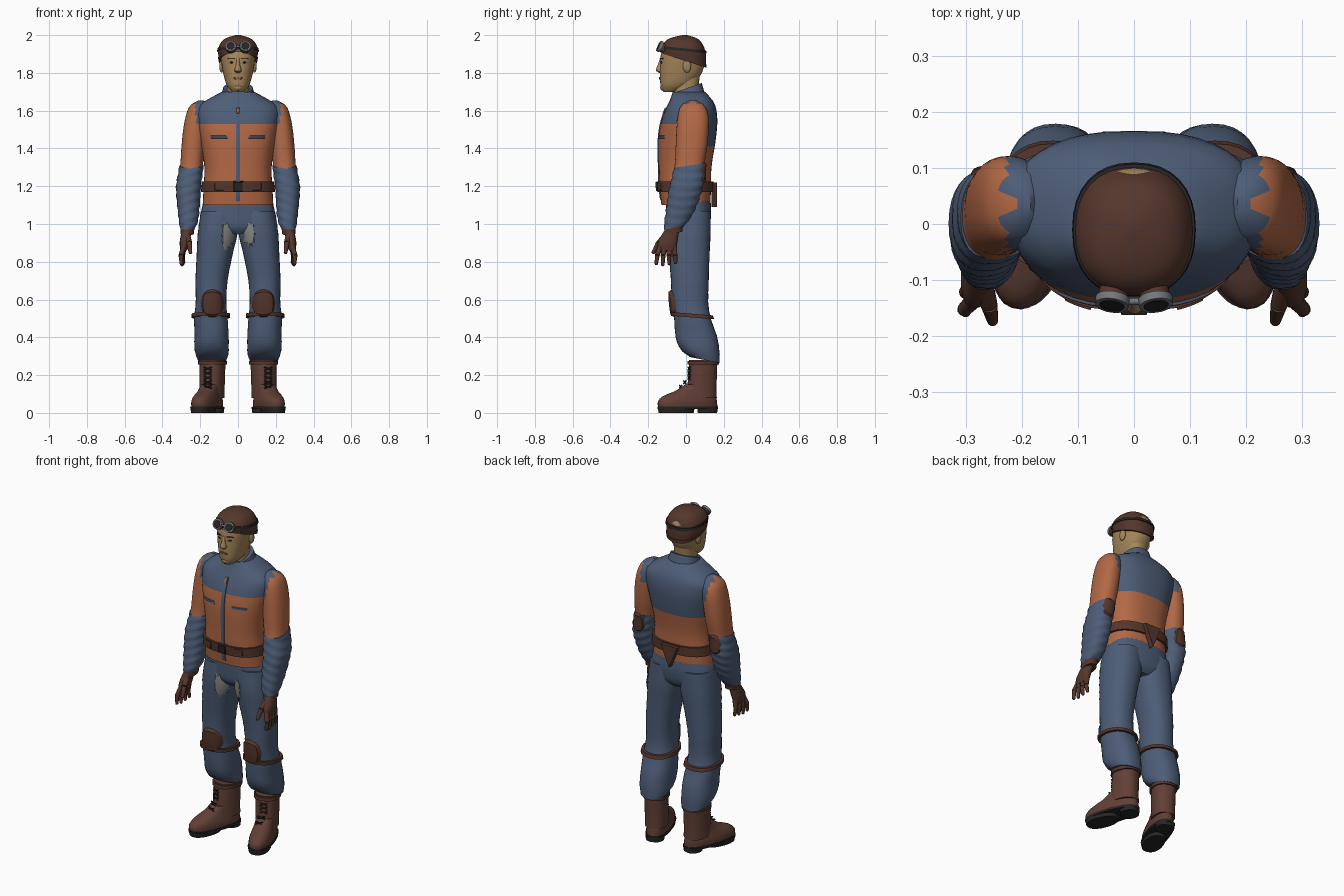
import bpy, bmesh, random
from math import sin, cos, pi, radians
from mathutils import Vector, Matrix

random.seed(4)
if "Cube" in bpy.data.objects:
    bpy.data.objects.remove(bpy.data.objects["Cube"])


def material(name, *rgb):
    m = bpy.data.materials.new(name)
    m.use_nodes = True
    m.diffuse_color = (*rgb, 1)
    m.node_tree.nodes["Principled BSDF"].inputs["Base Color"].default_value = (*rgb, 1)
    return m


ORANGE = material("orange cloth", .45, .14, .06)
BLUE = material("blue cloth", .075, .11, .185)
BROWN = material("brown leather", .09, .037, .025)
BOOT = material("boot leather", .12, .05, .037)
DARK = material("dark rubber", .02, .018, .018)
SKIN = material("skin", .38, .24, .105)
LIP = material("lip", .24, .12, .06)
GREY = material("worn grey", .24, .24, .23)
METAL = material("goggle metal", .17, .19, .21)


def finish(name, bm, mats, mirror=False, rule=None, closed=True):
    """Turn a bmesh into one object, or into a left and right pair."""
    if closed:
        bmesh.ops.recalc_face_normals(bm, faces=bm.faces)
    for f in bm.faces:
        f.smooth = True
        if rule:
            f.material_index = rule(f.calc_center_median())
    for side in (("left_", "right_") if mirror else ("",)):
        if side == "right_":
            bmesh.ops.scale(bm, vec=(-1, 1, 1), verts=bm.verts)
            bmesh.ops.reverse_faces(bm, faces=bm.faces)
        me = bpy.data.meshes.new(side + name)
        bm.to_mesh(me)
        for m in mats:
            me.materials.append(m)
        bpy.context.collection.objects.link(bpy.data.objects.new(side + name, me))
    bm.free()


def ring_at(rings, z):
    """Smoothly interpolate (z, cx, cy, rx, ry) sections."""
    z = min(max(z, rings[0][0]), rings[-1][0])
    i = 0
    while i < len(rings) - 2 and z > rings[i + 1][0]:
        i += 1
    a, b = rings[i], rings[i + 1]
    p, q = rings[max(i - 1, 0)], rings[min(i + 2, len(rings) - 1)]
    h = b[0] - a[0]
    t = (z - a[0]) / h
    out = []
    for k in range(1, 5):
        m0 = (b[k] - p[k]) / (b[0] - p[0]) * h
        m1 = (q[k] - a[k]) / (q[0] - a[0]) * h
        out.append((2*t**3 - 3*t*t + 1) * a[k] + (t**3 - 2*t*t + t) * m0
                   + (3*t*t - 2*t**3) * b[k] + (t**3 - t*t) * m1)
    return out


def loft(name, rings, mats, z0=None, z1=None, steps=14, cuts=(), power=2.3, grow=0,
         slope=(0, 0), ripple=0, mirror=False, rule=None, turn=None, sides=32):
    z0 = rings[0][0] if z0 is None else z0
    z1 = rings[-1][0] if z1 is None else z1
    zs = sorted({round(z0 + (z1 - z0) * i / steps, 4) for i in range(steps + 1)} | set(cuts))
    bm = bmesh.new()
    loops = []
    for z in zs:
        cx, cy, rx, ry = ring_at(rings, z)
        t = (z - z0) / (z1 - z0)
        tilt = slope[0] * (1 - t) + slope[1] * t
        loop = []
        for j in range(sides):
            a = 2 * pi * j / sides
            c, s = cos(a), sin(a)
            g = 1 + ripple * sin(z * 130 + 2 * sin(a + 1) * 2)
            x = (rx + grow) * g * abs(c) ** (2 / power) * (1 if c > 0 else -1)
            y = (ry + grow) * g * abs(s) ** (2 / power) * (1 if s > 0 else -1)
            loop.append(bm.verts.new((cx + x, cy + y, z + tilt * y)))
        loops.append(loop)
    for lo, hi in zip(loops, loops[1:]):
        for j in range(sides):
            k = (j + 1) % sides
            bm.faces.new((lo[j], lo[k], hi[k], hi[j]))
    bm.faces.new(loops[0][::-1])
    bm.faces.new(loops[-1])
    if turn:
        bmesh.ops.rotate(bm, verts=bm.verts, cent=turn[0], matrix=Matrix.Rotation(turn[1], 3, "Z"))
    finish(name, bm, mats, mirror, rule)


def patch(name, rings, mat, x, z, a, b, thick=.004, power=2.3, side=-1, n=8,
          round_=True, jag=0, mirror=False):
    """A thin plate that follows the front (side -1) or back (side 1) of a loft."""
    bm = bmesh.new()
    grid = []
    for i in range(n + 1):
        row = []
        for j in range(n + 1):
            u, v = 2 * j / n - 1, 2 * i / n - 1
            edge = max(abs(u), abs(v)) > .999
            if round_:
                u, v = u * (1 - v * v / 2) ** .5, v * (1 - u * u / 2) ** .5
            k = 1 + (random.uniform(-jag, jag) if edge else 0)
            px, pz = x + a * u * k, z + b * v * k
            cx, cy, rx, ry = ring_at(rings, pz)
            d = min(abs((px - cx) / rx), .99)
            depth = ry * (1 - d ** power) ** (1 / power) + (-.003 if edge else thick)
            row.append(bm.verts.new((px, cy + side * depth, pz)))
        grid.append(row)
    for r, s in zip(grid, grid[1:]):
        for j in range(n):
            f = (r[j], r[j + 1], s[j + 1], s[j])
            bm.faces.new(f if side < 0 else f[::-1])
    finish(name, bm, [mat], mirror, closed=False)


def ball(name, loc, size, mat, mirror=False):
    bm = bmesh.new()
    bmesh.ops.create_uvsphere(bm, u_segments=16, v_segments=10, radius=1,
                              matrix=Matrix.Translation(loc) @ Matrix.Diagonal((*size, 1)))
    finish(name, bm, [mat], mirror)


def rod(name, a, b, r0, r1, mat, mirror=False, sides=12):
    a, b = Vector(a), Vector(b)
    rot = (b - a).to_track_quat("Z", "Y").to_matrix().to_4x4()
    bm = bmesh.new()
    bmesh.ops.create_cone(bm, cap_ends=True, segments=sides, radius1=r0, radius2=r1,
                          depth=(b - a).length, matrix=Matrix.Translation((a + b) / 2) @ rot)
    finish(name, bm, [mat], mirror)


# Jacket body, with a yoke that hangs lower at the back
TORSO = [(1.1, 0, 0, .187, .13), (1.2, 0, -.005, .182, .137), (1.3, 0, -.005, .178, .14),
         (1.45, 0, .006, .2, .152), (1.55, 0, .018, .218, .148), (1.62, 0, .027, .215, .13),
         (1.66, 0, .027, .16, .11), (1.7, 0, .015, .085, .085)]
loft("jacket", TORSO, [ORANGE, BLUE], steps=24, cuts=(1.53, 1.41), power=2.5, sides=40,
     rule=lambda c: int(c.z > (1.53 if c.y < .03 else 1.41)))
COLLAR = [(1.65, 0, .012, .105, .095), (1.69, 0, .01, .088, .083), (1.72, 0, .008, .078, .076)]
loft("collar", COLLAR, [BLUE], steps=6, slope=(.2, .35))
patch("zip_placket", TORSO, BLUE, 0, 1.37, .012, .26, power=2.5, n=20, round_=False)
patch("zip_tag", TORSO, ORANGE, 0, 1.6, .008, .018, .007, 2.5, round_=False)
patch("pocket_flap", TORSO, BLUE, .1, 1.46, .048, .008, .005, 2.5, round_=False, mirror=True)

# Belt, buckle and pointed back pouch
loft("belt", TORSO, [BROWN], 1.17, 1.225, 3, power=2.5, grow=.012, sides=40)
patch("buckle", TORSO, DARK, 0, 1.198, .03, .03, .019, 2.5, round_=False)
patch("belt_pouch", TORSO, BROWN, .1, 1.198, .03, .025, .017, 2.5, round_=False, mirror=True)
bm = bmesh.new()
tri = [bm.verts.new((x, .135, z)) for x, z in ((-.055, 1.22), (.055, 1.22), (0, 1.09))]
top = bmesh.ops.extrude_face_region(bm, geom=[bm.faces.new(tri)])["geom"]
bmesh.ops.translate(bm, vec=(0, .03, 0), verts=[v for v in top if isinstance(v, bmesh.types.BMVert)])
finish("back_pouch", bm, [BROWN])

# Sleeves, cuffs and elbow patches
ARM = [(.97, .268, -.066, .034, .045), (1.02, .262, -.045, .047, .066), (1.1, .262, -.02, .056, .08),
       (1.2, .262, .002, .062, .087), (1.31, .246, .018, .06, .078), (1.4, .238, .028, .062, .083),
       (1.5, .229, .035, .061, .085), (1.58, .216, .038, .058, .08), (1.63, .205, .036, .046, .06),
       (1.655, .196, .036, .012, .02)]
loft("upper_sleeve", ARM, [ORANGE, BLUE], 1.29, 1.655, 18, mirror=True,
     rule=lambda c: int(c.z > 1.53 and abs(c.x) < .225))
loft("lower_sleeve", ARM, [BLUE], .98, 1.31, 26, grow=.004, ripple=.035, slope=(.2, .15), mirror=True)
patch("elbow_patch", ARM, BROWN, .256, 1.27, .043, .062, .012, side=1, mirror=True)

# Gloves
loft("glove_cuff", ARM, [BROWN], .95, 1.0, 3, grow=.002, slope=(.2, .2), mirror=True)
PALM = [(.86, .287, -.1, .018, .045), (.9, .283, -.098, .026, .052),
        (.94, .276, -.085, .027, .045), (.98, .268, -.068, .028, .036)]
loft("glove_palm", PALM, [BROWN], steps=8, sides=20, mirror=True)
for i in range(4):
    base = Vector((.285, -.135 + i * .024, .885))
    knuckle = Vector((.302 - .003 * i, -.152 + i * .031, .835))
    tip = Vector((.3 - .004 * i, -.157 + i * .034, .785 + .006 * abs(i - 1)))
    rod(f"finger_base_{i}", base, knuckle, .015, .013, BROWN, True)
    rod(f"finger_end_{i}", knuckle, tip, .013, .009, BROWN, True)
    ball(f"finger_tip_{i}", tip, (.009, .009, .009), BROWN, True)
rod("thumb_base", (.272, -.1, .94), (.258, -.145, .9), .02, .015, BROWN, True)
rod("thumb_end", (.258, -.145, .9), (.252, -.172, .85), .015, .01, BROWN, True)
ball("thumb_tip", (.252, -.172, .85), (.01, .01, .01), BROWN, True)

# Trousers
PELVIS = [(.95, 0, .01, .1, .085), (.98, 0, .012, .17, .108), (1.05, 0, .015, .196, .118),
          (1.13, 0, .012, .178, .118)]
loft("trouser_seat", PELVIS, [BLUE], power=2.5)
LEG = [(.28, .137, .1, .075, .078), (.3, .137, .082, .085, .096), (.35, .14, .065, .091, .112),
       (.42, .14, .053, .09, .112), (.5, .144, .036, .089, .1), (.58, .143, .022, .081, .097),
       (.7, .14, .02, .085, .1), (.85, .122, .015, .096, .11), (.95, .108, .013, .105, .117),
       (1.07, .1, .015, .096, .115)]
loft("trouser_leg", LEG, [BLUE], steps=32, slope=(-.2, 0), ripple=.008, mirror=True)
patch("knee_pad", LEG, BROWN, .135, .58, .064, .075, .016, mirror=True, n=10)
loft("knee_strap", LEG, [BROWN], .505, .525, 2, grow=.014, slope=(-.08, -.08), mirror=True)
patch("worn_mark_right", LEG, GREY, .055, .94, .032, .075, .006, jag=.3, n=10)
for o in bpy.data.objects:
    if o.name == "worn_mark_right":
        o.data.transform(Matrix.Scale(-1, 4, (1, 0, 0)))
        o.data.flip_normals()
patch("worn_mark_left", LEG, GREY, .06, .95, .03, .068, .006, jag=.3, n=10)
patch("worn_mark_back", PELVIS, GREY, -.1, 1.0, .03, .02, .006, 2.5, side=1, jag=.3)

# Boots, turned outward
OUT = ((.135, .09, 0), radians(19))
SHAFT = [(.08, .135, .085, .062, .078), (.15, .135, .085, .063, .077), (.28, .135, .092, .066, .074)]
loft("boot_shaft", SHAFT, [BOOT], steps=6, turn=OUT, mirror=True)
loft("boot_rim", SHAFT, [BROWN], .255, .275, 2, grow=.008, turn=OUT, mirror=True)
FOOT = [(.025, .135, .005, .063, .163), (.06, .135, .003, .064, .163), (.09, .135, .015, .057, .145),
        (.115, .135, .045, .052, .11), (.15, .135, .075, .052, .083)]
loft("boot_foot", FOOT, [BOOT], steps=10, turn=OUT, mirror=True)
loft("boot_welt", FOOT, [DARK], .02, .035, 2, grow=.004, turn=OUT, mirror=True)
loft("sole", [(0, .135, -.06, .056, .095), (.03, .135, -.06, .062, .1)], [DARK], steps=1, turn=OUT, mirror=True)
loft("heel", [(0, .135, .115, .05, .05), (.03, .135, .115, .054, .053)], [DARK], steps=1, turn=OUT, mirror=True)
for i in range(5):
    z = .13 + .024 * i
    y = .012 - .022 * max(0, 2 - i)
    for s in (-1, 1):
        rod(f"lace_{i}_{'in' if s < 0 else 'out'}", (.16 - .02 * s, y + .004 - .006 * s, z),
            (.16 + .02 * s, y + .004 + .006 * s, z + .016), .004, .004, DARK, True, 6)

# Neck, head and face
loft("neck", [(1.62, 0, .01, .068, .07), (1.7, 0, 0, .06, .066), (1.8, 0, .005, .06, .07)], [SKIN])
HEAD = [(1.7, 0, -.085, .03, .034), (1.725, 0, -.06, .055, .073), (1.78, 0, -.033, .074, .105),
        (1.84, 0, -.02, .086, .117), (1.9, 0, -.015, .092, .117), (1.95, 0, -.01, .083, .098),
        (1.98, 0, -.01, .045, .05)]
loft("head", HEAD, [SKIN], steps=18)
NOSE = [(1.8, 0, -.13, .012, .012), (1.812, 0, -.137, .019, .023), (1.84, 0, -.133, .011, .018),
        (1.875, 0, -.13, .009, .008)]
loft("nose", NOSE, [SKIN], steps=8, sides=14)
ball("chin", (0, -.115, 1.722), (.026, .022, .018), SKIN)
ball("ear", (.087, .005, 1.835), (.012, .022, .034), SKIN, True)
patch("eye", HEAD, DARK, .034, 1.855, .013, .005, .002, mirror=True)
patch("brow", HEAD, BROWN, .036, 1.876, .021, .004, .005, mirror=True)
patch("lips", HEAD, LIP, 0, 1.772, .026, .008, .005)

# Leather cap
CAP = [(1.865, 0, -.01, .099, .115), (1.92, 0, -.01, .106, .115), (1.96, 0, -.01, .091, .098),
       (1.985, 0, -.008, .062, .067), (2.0, 0, -.006, .012, .013)]
loft("cap", CAP, [BROWN], slope=(-.32, 0))
loft("cap_edge", CAP, [BROWN], 1.865, 1.88, 2, grow=.004, slope=(-.32, -.3))
loft("goggle_strap", CAP, [DARK], 1.915, 1.93, 2, grow=.004, slope=(-.1, -.1))

# Goggles
AXIS = Vector((.12, -.88, .42)).normalized()
BASE = Vector((.035, -.113, 1.928))
for part, start, end, radius, mat in (("cup", 0, .03, .027, BROWN), ("ring", .022, .036, .031, METAL),
                                      ("lens", .03, .0375, .023, DARK)):
    rod("goggle_" + part, BASE + AXIS * start, BASE + AXIS * end, radius, radius * .96, mat, True, 24)
rod("goggle_bridge", (-.02, -.138, 1.94), (.02, -.138, 1.94), .006, .006, METAL)

# Smooth shading with sharp edges kept
for o in bpy.context.collection.objects:
    if o.type == "MESH":
        o.select_set(True)
        bpy.context.view_layer.objects.active = o
bpy.ops.object.shade_smooth_by_angle(angle=radians(40))
